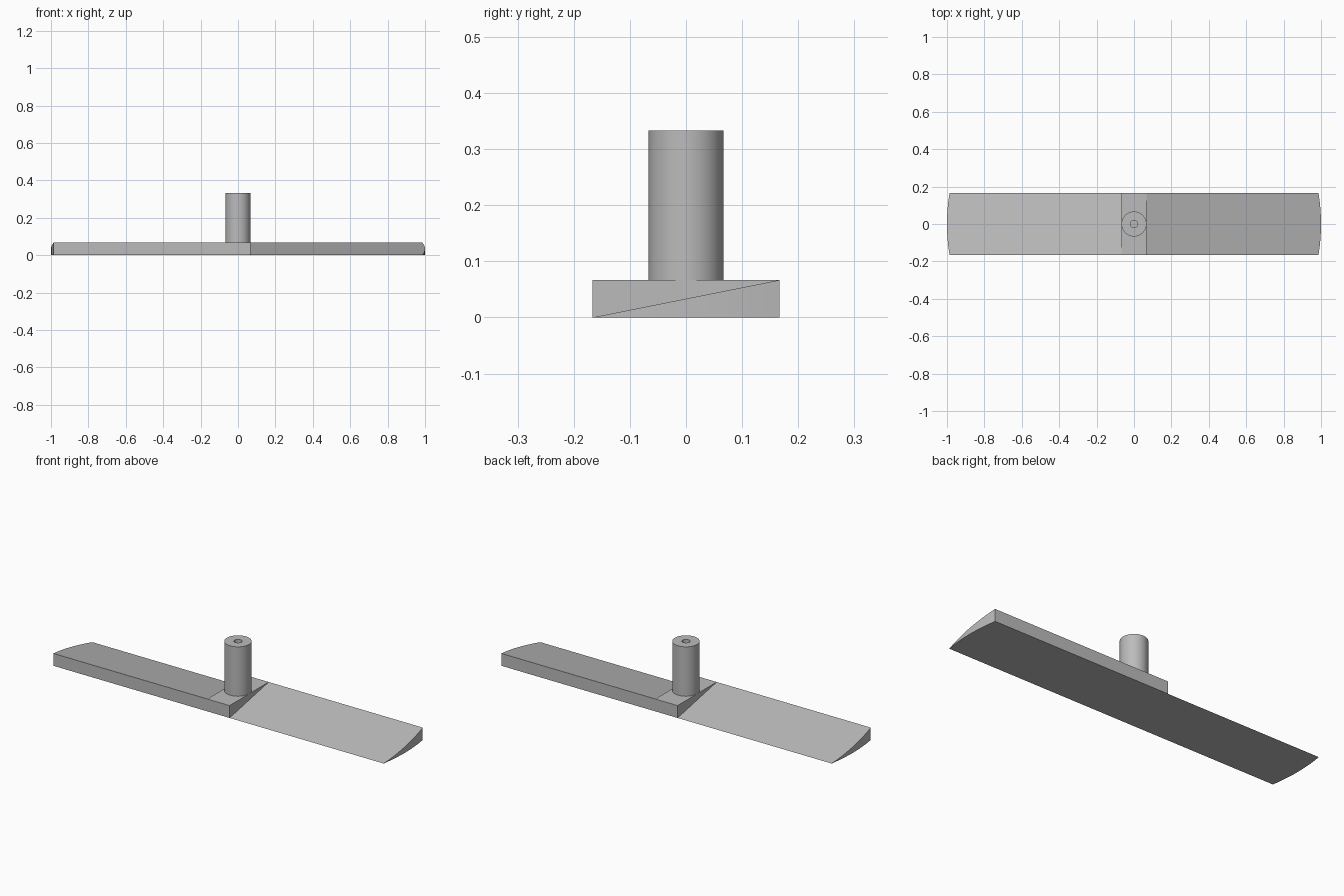
import bpy, bmesh, math
from mathutils import Matrix, Vector

if "Cube" in bpy.data.objects:
    bpy.data.objects.remove(bpy.data.objects["Cube"], do_unlink=True)

HALF_WIDTH, THICK, HUB, HEIGHT, BORE = 1 / 6, 1 / 15, 1 / 15, 1 / 3, 0.02
TIP_STEPS = 16

grey = bpy.data.materials.new("plain grey")
grey.use_nodes = True
colour = (0.5, 0.5, 0.5, 1)
grey.diffuse_color = colour
grey.node_tree.nodes["Principled BSDF"].inputs["Base Color"].default_value = colour


def finish(name, bm):
    bmesh.ops.recalc_face_normals(bm, faces=bm.faces)
    mesh = bpy.data.meshes.new(name)
    bm.to_mesh(mesh)
    bm.free()
    mesh.materials.append(grey)
    obj = bpy.data.objects.new(name, mesh)
    bpy.context.collection.objects.link(obj)
    bpy.ops.object.select_all(action="DESELECT")
    obj.select_set(True)
    bpy.context.view_layer.objects.active = obj
    bpy.ops.object.shade_smooth_by_angle(angle=math.radians(30))
    return obj


# Blade bar: one half with a ramped blade and flat hub, then its half-turn copy
bm = bmesh.new()
w, t, h = HALF_WIDTH, THICK, HUB
vert = lambda x, y, z: bm.verts.new((x, y, z))
mid_fb, mid_ft, mid_bb, mid_bt = [vert(0, y, z) for y in (-w, w) for z in (0, t)]
hub_fb, hub_ft, hub_bt = vert(h, -w, 0), vert(h, -w, t), vert(h, w, t)
low, high = [], []
for i in range(TIP_STEPS + 1):
    y = w * (2 * i / TIP_STEPS - 1)
    x = math.sqrt(1 - y * y)
    low.append(vert(x, y, 0))
    high.append(vert(x, y, t * i / TIP_STEPS) if i else low[0])

bm.faces.new([mid_fb, hub_fb] + low + [mid_bb])              # underside
bm.faces.new([hub_fb] + high + [hub_bt])                     # ramp
bm.faces.new([hub_fb, hub_bt, hub_ft])                       # step beside hub
bm.faces.new([mid_ft, hub_ft, hub_bt, mid_bt])               # hub top
bm.faces.new([mid_fb, hub_fb, hub_ft, mid_ft])               # hub front
bm.faces.new([mid_bb, low[-1], high[-1], hub_bt, mid_bt])    # blade back
for i in range(TIP_STEPS):                                   # rounded tip
    corners = [low[i], low[i + 1], high[i + 1]]
    bm.faces.new(corners + ([high[i]] if i else []))

copy = bmesh.ops.duplicate(bm, geom=bm.verts[:] + bm.edges[:] + bm.faces[:])["geom"]
bmesh.ops.rotate(bm, cent=(0, 0, 0), matrix=Matrix.Rotation(math.pi, 3, "Z"),
                 verts=[g for g in copy if isinstance(g, bmesh.types.BMVert)])
bmesh.ops.remove_doubles(bm, verts=bm.verts, dist=1e-5)
seam = [e for e in bm.edges if all(abs(v.co.x) < 1e-4 for v in e.verts)]
bmesh.ops.dissolve_edges(bm, edges=seam, use_verts=True)
finish("propeller_blades", bm)

# Shaft: turned profile with a small blind bore in its top
bm = bmesh.new()
profile = [(HUB, THICK), (HUB, HEIGHT), (BORE, HEIGHT), (BORE, THICK), (0, THICK)]
points = [bm.verts.new((r, 0, z)) for r, z in profile]
edges = [bm.edges.new(pair) for pair in zip(points, points[1:])]
bmesh.ops.spin(bm, geom=points + edges, cent=(0, 0, 0), axis=(0, 0, 1),
               angle=2 * math.pi, steps=64, use_merge=True)
bmesh.ops.remove_doubles(bm, verts=bm.verts, dist=1e-5)
finish("shaft", bm)
